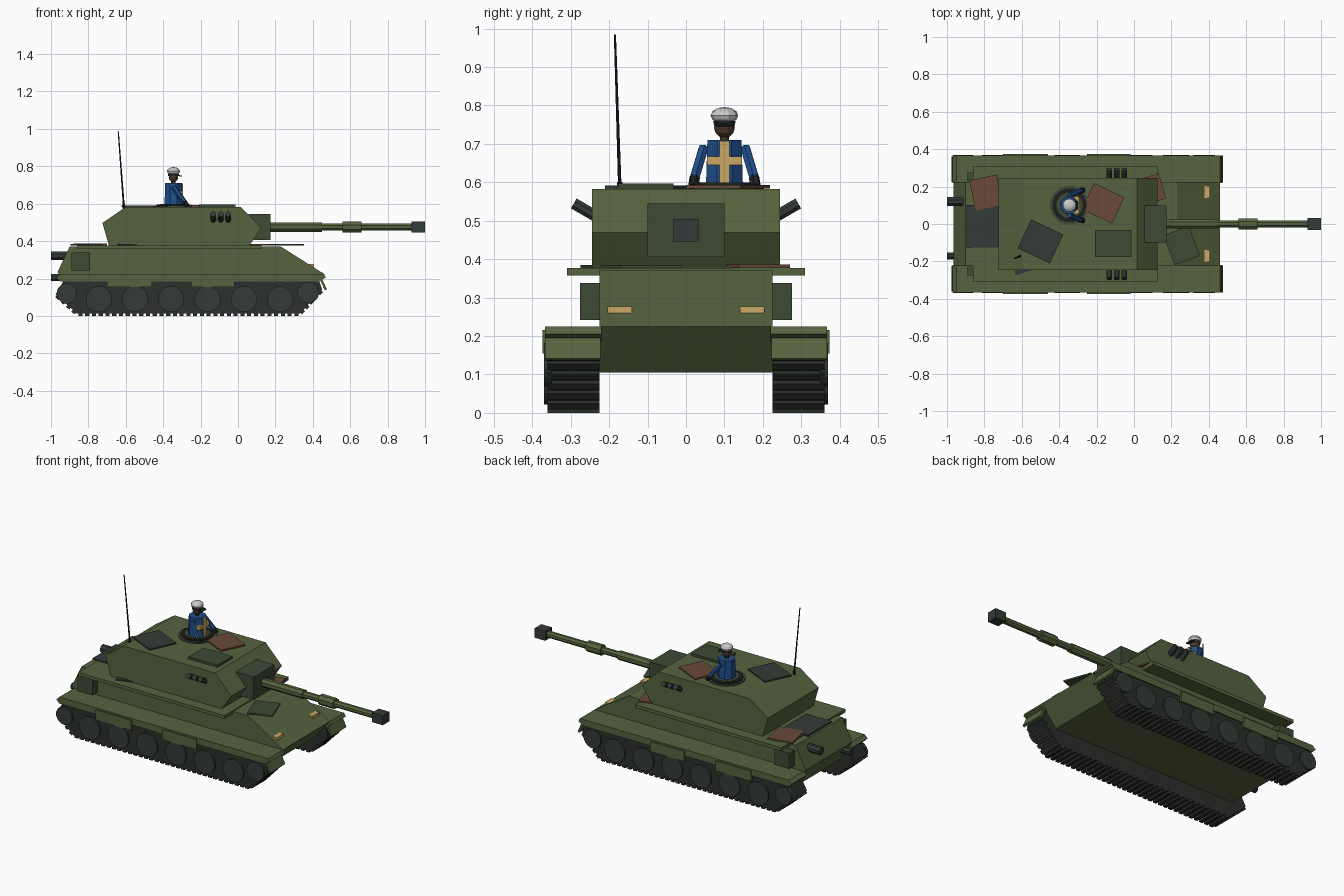
import bpy, bmesh, math
from mathutils import Vector, Matrix

if "Cube" in bpy.data.objects:
    bpy.data.objects.remove(bpy.data.objects["Cube"], do_unlink=True)


def material(name, r, g, b):
    m = bpy.data.materials.new(name)
    m.use_nodes = True
    m.diffuse_color = (r, g, b, 1)
    node = m.node_tree.nodes["Principled BSDF"]
    node.inputs["Base Color"].default_value = (r, g, b, 1)
    node.inputs["Roughness"].default_value = 0.9
    return m


GREEN = material("olive green", .092, .125, .049)
DARK = material("dark green", .047, .068, .036)
GREY = material("charcoal", .034, .043, .038)
TRACK = material("track grey", .025, .029, .025)
BLACK = material("black", .012, .014, .013)
BROWN = material("brown", .14, .068, .038)
TAN = material("tan", .60, .39, .13)
BLUE = material("blue", .014, .078, .26)
WHITE = material("cap white", .60, .60, .60)
SKIN = material("skin", .075, .038, .022)


def finish(name, bm, mat):
    bmesh.ops.recalc_face_normals(bm, faces=bm.faces)
    me = bpy.data.meshes.new(name)
    bm.to_mesh(me)
    bm.free()
    me.materials.append(mat)
    ob = bpy.data.objects.new(name, me)
    bpy.context.scene.collection.objects.link(ob)
    return ob


def box(name, centre, size, mat, turn=0, pitch=0):
    bm = bmesh.new()
    bmesh.ops.create_cube(bm, size=1)
    rot = Matrix.Rotation(math.radians(turn), 4, 'Z') @ Matrix.Rotation(math.radians(pitch), 4, 'Y')
    bm.transform(Matrix.Translation(centre) @ rot @ Matrix.Diagonal((*size, 1)))
    return finish(name, bm, mat)


def prism(name, profile, y0, y1, mat):
    """Side profile (x, z) extruded across the width."""
    bm = bmesh.new()
    face = bm.faces.new([bm.verts.new((x, y0, z)) for x, z in profile])
    new = bmesh.ops.extrude_face_region(bm, geom=[face])["geom"]
    for v in new:
        if isinstance(v, bmesh.types.BMVert):
            v.co.y = y1
    return finish(name, bm, mat)


def rod(name, a, b, r, mat, sides=8, r2=None):
    a, b = Vector(a), Vector(b)
    bm = bmesh.new()
    bmesh.ops.create_cone(bm, cap_ends=True, segments=sides, radius1=r,
                          radius2=r if r2 is None else r2, depth=(b - a).length)
    quat = (b - a).to_track_quat('Z', 'Y').to_matrix().to_4x4()
    bm.transform(Matrix.Translation((a + b) / 2) @ quat @ Matrix.Rotation(math.pi / sides, 4, 'Z'))
    return finish(name, bm, mat)


def ball(name, centre, size, mat):
    bm = bmesh.new()
    bmesh.ops.create_uvsphere(bm, u_segments=10, v_segments=6, radius=1)
    bm.transform(Matrix.Translation(centre) @ Matrix.Diagonal((*size, 1)))
    return finish(name, bm, mat)


# Hull and overhanging deck
prism("hull", [(-.965, .235), (-.90, .37), (.23, .37), (.46, .225), (.36, .105), (-.88, .105)],
      -.225, .225, GREEN)
box("deck_plate", (-.3675, 0, .367), (.985, .62, .02), GREEN)

# Turret
prism("turret", [(-.69, .375), (-.725, .497), (-.60, .583), (.015, .583), (.125, .47), (.06, .375)],
      -.245, .245, GREEN)

# Gun
box("mantlet", (.115, 0, .475), (.12, .20, .14), DARK)
for name, x0, x1, r in [("gun_sleeve", .17, .45, .027), ("gun_barrel", .44, .94, .020),
                        ("bore_evacuator", .56, .66, .032)]:
    rod(name, (x0, 0, .475), (x1, 0, .475), r, GREEN)
box("muzzle_brake", (.964, 0, .475), (.072, .064, .058), GREY)

# Running gear and fittings on both sides
LINKS = [((-.975, .115), (-.86, .012)), ((-.86, .012), (.33, .012)), ((.33, .012), (.45, .14))]
WHEELS = [(-.745 + .194 * i, .09, .07) for i in range(6)] + [(-.915, .12, .055), (.375, .125, .058)]
for s, side in ((1, "left"), (-1, "right")):
    prism(side + "_track", [(-.975, .115), (-.925, .20), (.43, .20), (.45, .14), (.33, .012), (-.86, .012)],
          s * .225, s * .36, TRACK)
    for (ax, az), (bx, bz) in LINKS:
        length = math.hypot(bx - ax, bz - az)
        n = max(1, round(length / .036))
        tilt = -math.degrees(math.atan2(bz - az, bx - ax))
        for i in range(n):
            t = (i + .5) / n
            box(side + "_track_pad", (ax + (bx - ax) * t, s * .2925, az + (bz - az) * t),
                (.022, .135, .024), TRACK, pitch=tilt)
    for x, z, r in WHEELS:
        rod(side + "_road_wheel", (x, s * .35, z), (x, s * .37, z), r, GREY, 16)
    prism(side + "_fender", [(-.97, .205), (-.95, .225), (.46, .225), (.47, .205), (.43, .185), (-.95, .185)],
          s * .22, s * .367, GREEN)
    box(side + "_front_flap", (.452, s * .295, .178), (.012, .145, .085), GREEN, pitch=-25)
    for x0, x1 in ((-.70, -.46), (-.25, -.02)):
        box(side + "_skirt_plate", ((x0 + x1) / 2, s * .367, .185), (x1 - x0, .014, .062), GREEN)
    box(side + "_stowage_box", (-.84, s * .248, .29), (.10, .055, .096), DARK)
    box(side + "_headlight", (.383, s * .172, .264), (.045, .064, .026), TAN)
    for i in range(3):
        x = -.132 + .04 * i
        rod(side + "_smoke_launcher", (x, s * .235, .512), (x, s * .292, .545), .016, GREY)

# Rear exhaust and towing fitting
rod("exhaust", (-.90, .12, .322), (-1, .12, .322), .025, GREY)
rod("exhaust_opening", (-.998, .12, .322), (-1, .12, .322), .017, BLACK)
rod("towing_fitting", (-.90, -.17, .205), (-1, -.17, .205), .02, GREY)

# Loose cover plates on roof and deck
PLATES = [("roof_hatch", -.112, -.105, .590, .195, .145, 0, DARK),
          ("roof_patch_grey", -.50, -.093, .587, .19, .17, -25, GREY),
          ("roof_patch_brown", -.165, .11, .588, .18, .155, -25, BROWN),
          ("rear_patch_grey", -.81, -.012, .380, .17, .225, 0, GREY),
          ("rear_patch_brown", -.79, .168, .382, .15, .165, 12, BROWN),
          ("front_patch_green", .255, -.115, .380, .145, .17, 20, DARK),
          ("front_patch_brown", .09, .185, .381, .13, .14, 17, BROWN),
          ("side_patch_grey", -.58, -.19, .380, .15, .13, 18, GREY)]
for name, x, y, z, w, d, turn, mat in PLATES:
    box(name, (x, y, z), (w, d, .014 if "hatch" in name else .009), mat, turn)

# Antenna
rod("antenna_base", (-.61, -.172, .575), (-.611, -.172, .60), .008, BLACK)
rod("antenna", (-.61, -.172, .58), (-.64, -.185, .985), .005, BLACK, 6, .003)

# Commander's hatch ring
CX, CY = -.345, .10
rod("hatch_base", (CX, CY, .58), (CX, CY, .591), .105, DARK, 16)
rod("hatch_rim", (CX, CY, .585), (CX, CY, .597), .092, BLACK, 16)
rod("hatch_floor", (CX, CY, .588), (CX, CY, .599), .070, DARK, 16)

# Commander: body, vest bands, arms, head and cap
rod("torso", (CX, CY, .59), (CX, CY, .71), .052, BLUE, 8, .048)
box("vest_upright", (CX + .046, CY, .652), (.012, .026, .112), TAN)
box("vest_band", (CX + .030, CY, .656), (.042, .092, .023), TAN)
for s, side in ((1, "left"), (-1, "right")):
    rod(side + "_arm", (CX, CY + s * .054, .69), (CX + .058, CY + s * .078, .61), .014, BLUE, 6)
    rod(side + "_hand", (CX + .055, CY + s * .077, .614), (CX + .074, CY + s * .081, .588), .014, BLACK, 6)
rod("neck", (CX, CY, .705), (CX, CY, .73), .013, SKIN)
ball("head", (CX, CY, .742), (.027, .027, .027), SKIN)
rod("cap_band", (CX, CY, .747), (CX, CY, .760), .028, GREY, 10, .031)
box("cap_peak", (CX + .032, CY, .750), (.026, .046, .006), BLACK, pitch=15)
ball("cap_crown", (CX, CY, .774), (.037, .036, .022), WHITE)
